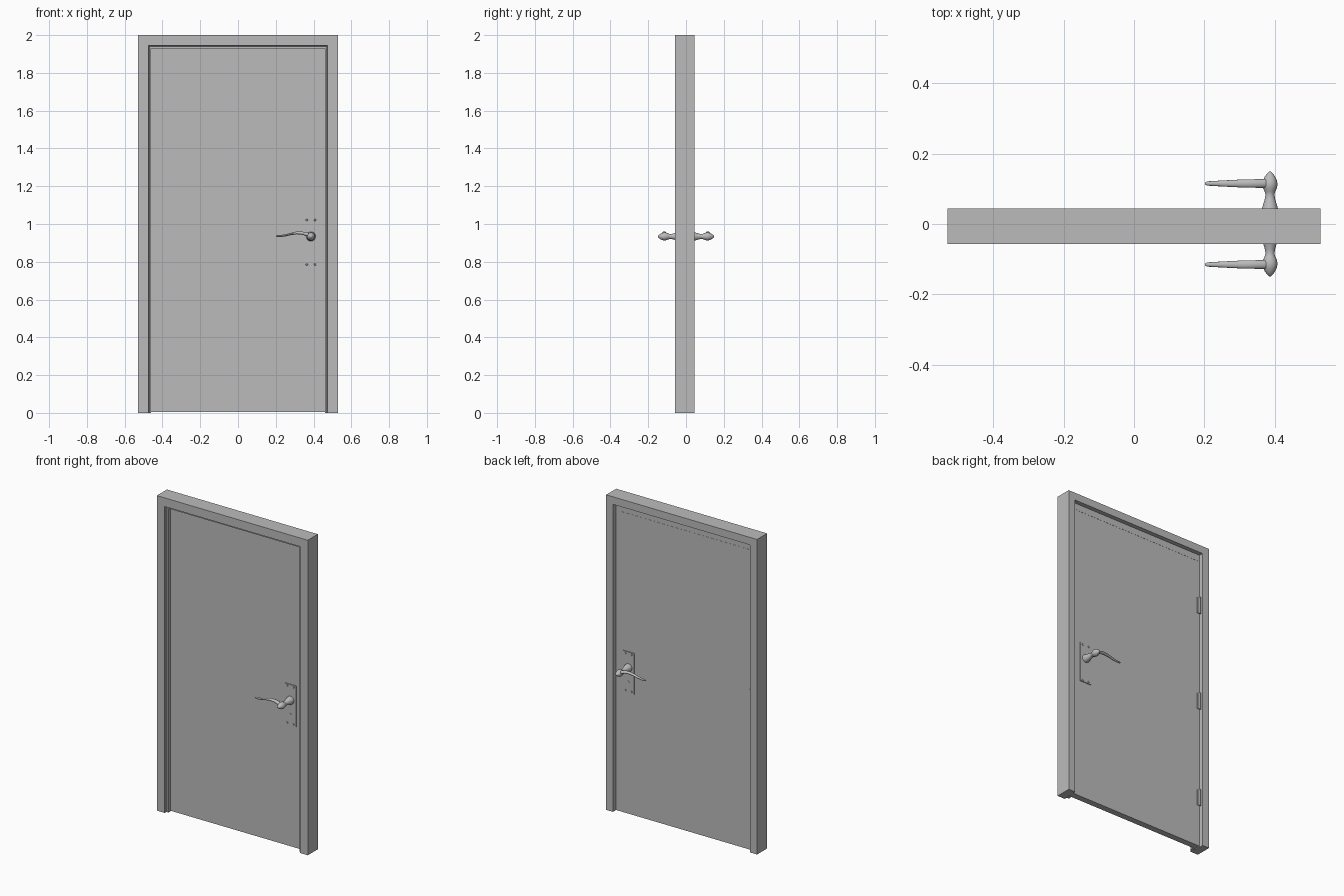
import bpy, bmesh
from math import cos, sin, pi

cube = bpy.data.objects.get("Cube")
if cube:
    bpy.data.objects.remove(cube)

grey = bpy.data.materials.new("plain_grey")
grey.use_nodes = True
colour = (0.5, 0.5, 0.5, 1)
grey.diffuse_color = colour
grey.node_tree.nodes["Principled BSDF"].inputs["Base Color"].default_value = colour


def finish(name, bm, smooth=False, mirror_y=False):
    bmesh.ops.recalc_face_normals(bm, faces=bm.faces)
    mesh = bpy.data.meshes.new(name)
    bm.to_mesh(mesh)
    bm.free()
    mesh.materials.append(grey)
    ob = bpy.data.objects.new(name, mesh)
    bpy.context.collection.objects.link(ob)
    if smooth:
        bpy.ops.object.select_all(action='DESELECT')
        ob.select_set(True)
        bpy.context.view_layer.objects.active = ob
        bpy.ops.object.shade_smooth_by_angle(angle=pi / 4)
    if mirror_y:
        mod = ob.modifiers.new("other_side", 'MIRROR')
        mod.use_axis = (False, True, False)
    return ob


def box(name, lo, hi, mirror_y=False):
    bm = bmesh.new()
    bmesh.ops.create_cube(bm, size=1)
    for v in bm.verts:
        v.co = [a + (c + 0.5) * (b - a) for a, b, c in zip(lo, hi, v.co)]
    return finish(name, bm, mirror_y=mirror_y)


def loft(name, rings, closed=True, smooth=False, mirror_y=False):
    """Skin a list of equal point rings and cap both ends."""
    bm = bmesh.new()
    loops = [[bm.verts.new(p) for p in ring] for ring in rings]
    n = len(loops[0])
    for a, b in zip(loops, loops[1:]):
        for i in range(n):
            j = (i + 1) % n
            bm.faces.new((a[i], a[j], b[j], b[i]))
    bm.faces.new(loops[0])
    bm.faces.new(loops[-1])
    return finish(name, bm, smooth, mirror_y)


def lathe_y(name, cx, cz, profile, sides=24, mirror_y=True):
    rings = [[(cx + r * cos(2 * pi * i / sides), y, cz + r * sin(2 * pi * i / sides))
              for i in range(sides)] for y, r in profile]
    return loft(name, rings, smooth=True, mirror_y=mirror_y)


# Door frame: rebated section (inset from the outer edge, depth) swept round a U
W, H = 0.53, 2.0
FRONT, BACK = -0.057, 0.044
section = [(0, FRONT), (0.055, FRONT), (0.055, -0.046), (0.061, -0.04), (0.07, -0.04),
           (0.07, -0.021), (0.048, -0.021), (0.048, BACK), (0, BACK)]
corners = [lambda d: (d - W, 0), lambda d: (d - W, H - d),
           lambda d: (W - d, H - d), lambda d: (W - d, 0)]
loft("door_frame", [[(c(d)[0], y, c(d)[1]) for d, y in section] for c in corners])

# Door leaf and the seam along its top
DOOR = 0.02
box("door_leaf", (-0.479, -DOOR, 0.004), (0.479, DOOR, 1.949))
box("top_seam", (-0.475, DOOR, 1.906), (0.45, DOOR + 0.001, 1.909))

# Hinges: leaf plate and knuckle
for i, z in enumerate((0.325, 0.97, 1.61)):
    box(f"hinge_plate_{i + 1}", (-0.479, DOOR, z - 0.052), (-0.46, DOOR + 0.004, z + 0.052))
    bm = bmesh.new()
    bmesh.ops.create_cone(bm, cap_ends=True, segments=16, radius1=0.006, radius2=0.006, depth=0.108)
    bmesh.ops.translate(bm, verts=bm.verts, vec=(-0.476, DOOR + 0.006, z))
    finish(f"hinge_knuckle_{i + 1}", bm, smooth=True)

# Handle plate, screws and keyhole on both faces
HX, HZ = 0.386, 0.934
PLATE = DOOR + 0.005
box("handle_plate", (HX - 0.04, DOOR, 0.775), (HX + 0.04, PLATE, 1.033), mirror_y=True)
for zn, z in (("lower", 0.786), ("upper", 1.021)):
    for xn, x in (("right", HX - 0.022), ("left", HX + 0.022)):
        lathe_y(f"screw_{zn}_{xn}", x, z, [(PLATE, 0.006), (PLATE + 0.002, 0.004)], 12)
lathe_y("keyhole_round", HX, 0.845, [(PLATE, 0.006), (PLATE + 0.001, 0.006)], 12)
box("keyhole_slot", (HX - 0.003, PLATE, 0.825), (HX + 0.003, PLATE + 0.001, 0.845), True)

# Handle stem ending in a pointed knob
lathe_y("handle_knob", HX, HZ,
        [(PLATE, 0.025), (0.035, 0.0245), (0.046, 0.022), (0.058, 0.0185), (0.072, 0.0145),
         (0.084, 0.0125), (0.092, 0.015), (0.102, 0.0195), (0.113, 0.0215), (0.124, 0.0195),
         (0.135, 0.0145), (0.143, 0.0085), (0.149, 0.002)])

# Curved lever: x, centre height, half width in y, half height in z
lever = [(HX, 0.938, 0.013, 0.011), (0.365, 0.945, 0.0125, 0.01), (0.34, 0.952, 0.012, 0.008),
         (0.31, 0.953, 0.0115, 0.007), (0.28, 0.947, 0.010, 0.006), (0.25, 0.940, 0.0085, 0.0055),
         (0.225, 0.936, 0.007, 0.005), (0.207, 0.936, 0.006, 0.005), (0.202, 0.936, 0.003, 0.003)]
loft("handle_lever", [[(x, 0.115 + a * cos(t), z + b * sin(t))
                       for t in (2 * pi * i / 16 for i in range(16))]
                      for x, z, a, b in lever], smooth=True, mirror_y=True)
